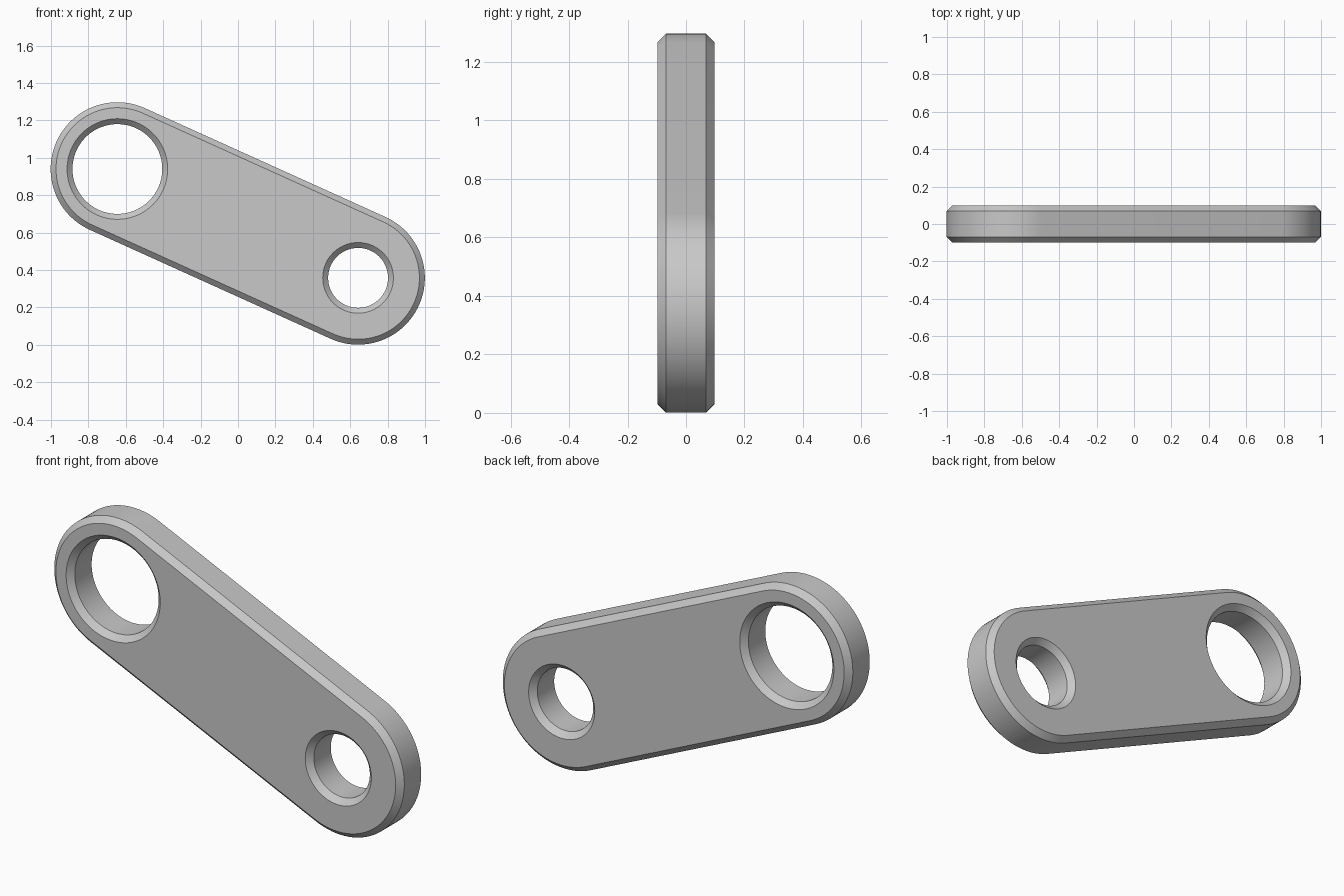
import bpy
import bmesh
import math
from mathutils import Vector

cube = bpy.data.objects.get("Cube")
if cube:
    bpy.data.objects.remove(cube, do_unlink=True)

HALF, CHAMFER = 0.098, 0.029
BIG = Vector((-0.645, 0.94))       # centre of the large eye (x, z)
SMALL = Vector((0.642, 0.358))     # centre of the small eye
END_RADIUS = 0.357
SEGMENTS = 96


def arc(centre, radius, start, sweep, count):
    """Points along an arc, as (x, z)."""
    return [centre + radius * Vector((math.cos(start + sweep * i / count),
                                      math.sin(start + sweep * i / count)))
            for i in range(count + 1)]


def outline(inset):
    """Rounded bar around both eyes."""
    along = SMALL - BIG
    normal = math.atan2(along.y, along.x) + math.pi / 2
    radius = END_RADIUS - inset
    half = SEGMENTS // 2
    return (arc(BIG, radius, normal, math.pi, half)
            + arc(SMALL, radius, normal + math.pi, math.pi, half))


def hole(centre, radius):
    """Circle that widens towards the faces of the bar."""
    return lambda inset: arc(centre, radius + inset, 0, math.tau, SEGMENTS)[:-1]


bm = bmesh.new()


def wall(shape):
    """Chamfered wall through the thickness; returns its two rim loops."""
    levels = ((-HALF, CHAMFER), (-HALF + CHAMFER, 0),
              (HALF - CHAMFER, 0), (HALF, CHAMFER))
    rings = [[bm.verts.new((p.x, y, p.y)) for p in shape(inset)]
             for y, inset in levels]
    for lower, upper in zip(rings, rings[1:]):
        for i in range(len(lower)):
            j = (i + 1) % len(lower)
            bm.faces.new((lower[i], lower[j], upper[j], upper[i]))
    return rings[0], rings[-1]


# Outer wall and the two eyes
rims = [wall(s) for s in (outline, hole(BIG, 0.24), hole(SMALL, 0.16))]

# Front and back faces with the eyes left open
for side, direction in ((0, -1), (1, 1)):
    edges = [bm.edges.get((ring[i - 1], ring[i]))
             for ring in (r[side] for r in rims) for i in range(len(ring))]
    bmesh.ops.triangle_fill(bm, edges=edges, use_beauty=True,
                            normal=(0, direction, 0))
bmesh.ops.recalc_face_normals(bm, faces=bm.faces)

mesh = bpy.data.meshes.new("link_bar")
bm.to_mesh(mesh)
bm.free()
bar = bpy.data.objects.new("link_bar", mesh)
bpy.context.collection.objects.link(bar)

# Plain grey metal
grey = bpy.data.materials.new("grey")
grey.use_nodes = True
colour = (0.58, 0.58, 0.58, 1)
grey.diffuse_color = colour
grey.node_tree.nodes["Principled BSDF"].inputs["Base Color"].default_value = colour
mesh.materials.append(grey)

bpy.ops.object.select_all(action="DESELECT")
bar.select_set(True)
bpy.context.view_layer.objects.active = bar
bpy.ops.object.shade_smooth_by_angle(angle=math.radians(30))
